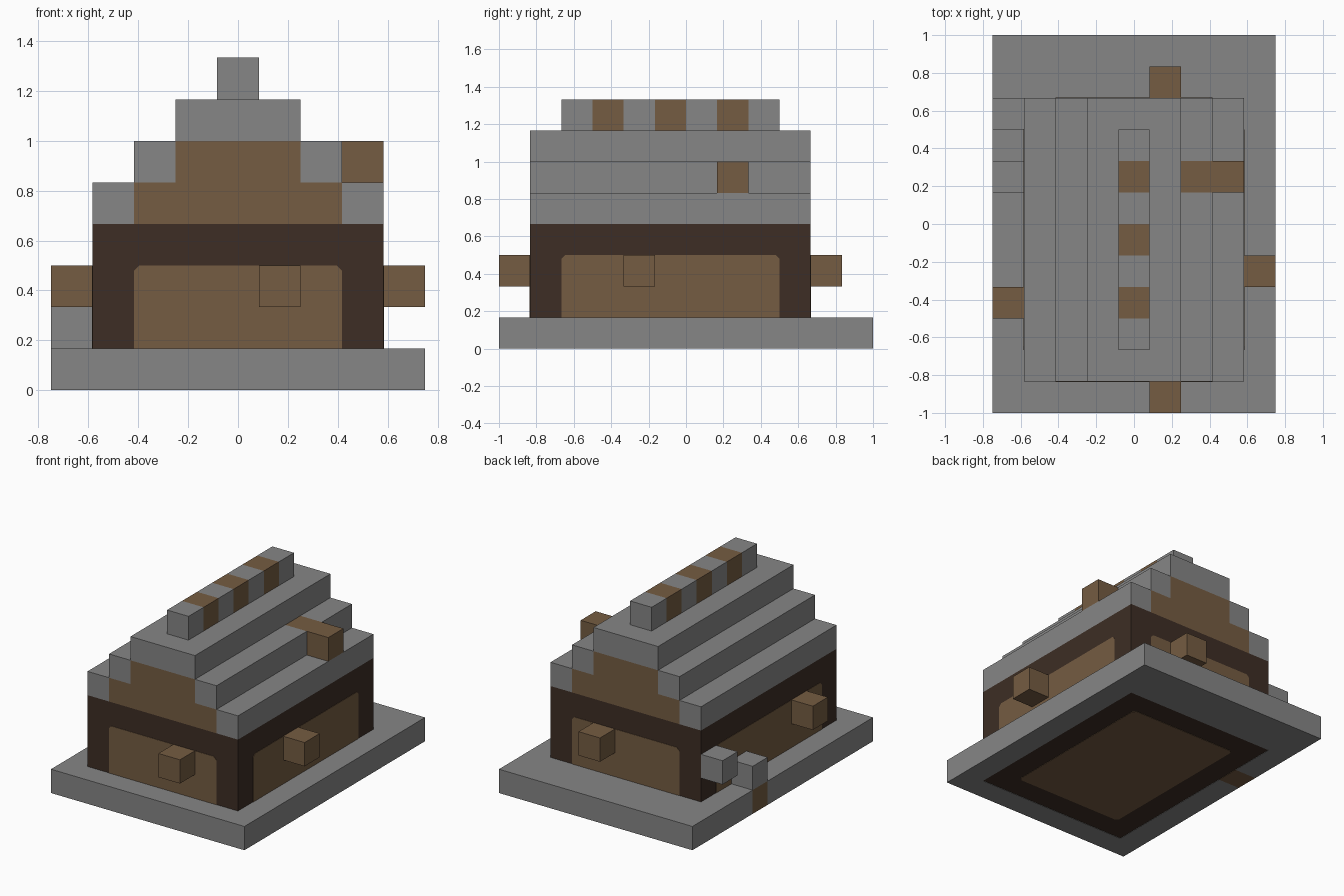
import bpy
import bmesh
from mathutils import Vector

cube = bpy.data.objects.get("Cube")
if cube:
    bpy.data.objects.remove(cube, do_unlink=True)

BLOCK = 1 / 6   # everything below is measured in blocks
PROUD = 0.015   # how far the wall panels stand out
THICK = 0.04


def material(name, r, g, b):
    mat = bpy.data.materials.new(name)
    mat.use_nodes = True
    mat.diffuse_color = (r, g, b, 1)
    mat.node_tree.nodes["Principled BSDF"].inputs["Base Color"].default_value = (r, g, b, 1)
    return mat


stone = material("grey stone", 0.24, 0.24, 0.24)
wood = material("brown wood", 0.178, 0.107, 0.054)
timber = material("dark timber", 0.047, 0.027, 0.018)


def box(name, mat, x, y, z, clip_axis=None):
    """Box between (low, high) pairs; clip_axis trims the corners of a panel."""
    low = Vector((x[0], y[0], z[0])) * BLOCK
    high = Vector((x[1], y[1], z[1])) * BLOCK
    mid, size = (low + high) / 2, high - low
    bm = bmesh.new()
    bmesh.ops.create_cube(bm, size=1)
    for v in bm.verts:
        v.co = Vector([m + c * s for m, c, s in zip(mid, v.co, size)])
    if clip_axis is not None:
        edges = [e for e in bm.edges
                 if abs((e.verts[0].co - e.verts[1].co)[clip_axis]) > 1e-5
                 and (clip_axis == 2 or e.verts[0].co.z > mid.z)]
        bmesh.ops.bevel(bm, geom=edges, offset=0.12 * BLOCK, segments=1,
                        affect='EDGES')
    mesh = bpy.data.meshes.new(name)
    bm.to_mesh(mesh)
    bm.free()
    mesh.materials.append(mat)
    obj = bpy.data.objects.new(name, mesh)
    bpy.context.collection.objects.link(obj)
    return obj


# Stone plinth around the house, with one wooden block in its side
box("plinth_front", stone, (-4.5, 4.5), (-6, -5), (0, 1))
box("plinth_back", stone, (-4.5, 4.5), (4, 6), (0, 1))
box("plinth_left", stone, (3.5, 4.5), (-5, 4), (0, 1))
box("plinth_right_front", stone, (-4.5, -3.5), (-5, 1), (0, 1))
box("plinth_right_wood", wood, (-4.5, -3.5), (1, 2), (0, 1))
box("plinth_right_back", stone, (-4.5, -3.5), (2, 4), (0, 1))

# Timber house body with wooden panels on the walls and underside
box("house_frame", timber, (-3.5, 3.5), (-5, 4), (PROUD, 4))
box("floor_panel", wood, (-2.5, 2.5), (-4, 3), (0, THICK), 2)
inner = THICK - PROUD
box("front_panel", wood, (-2.5, 2.5), (-5 - PROUD, -5 + inner), (1, 3), 1)
box("back_panel", wood, (-2.5, 2.5), (4 - inner, 4 + PROUD), (1, 3), 1)
box("left_panel", wood, (3.5 - inner, 3.5 + PROUD), (-4, 3), (1, 3), 0)
box("right_panel", wood, (-3.5 - PROUD, -3.5 + inner), (-4, 3), (1, 3), 0)

# Wooden blocks on each wall
box("front_lamp", wood, (0.5, 1.5), (-6, -5), (2, 3))
box("back_lamp", wood, (0.5, 1.5), (4, 5), (2, 3))
box("left_lamp", wood, (3.5, 4.5), (-2, -1), (2, 3))
box("right_lamp", wood, (-4.5, -3.5), (-3, -2), (2, 3))

# Loose stones on the right side
box("low_stone", stone, (-4.5, -3.5), (1, 2), (1, 2))
box("high_stone", stone, (-4.5, -3.5), (3, 4), (2, 3))

# Gable core and stepped roof
box("gable_lower", wood, (-2.5, 2.5), (-5, 4), (4, 5))
box("gable_upper", wood, (-1.5, 1.5), (-5, 4), (5, 6))
box("roof_lower_left", stone, (2.5, 3.5), (-5, 4), (4, 5))
box("roof_lower_right", stone, (-3.5, -2.5), (-5, 4), (4, 5))
box("roof_middle_left_front", stone, (1.5, 2.5), (-5, 1), (5, 6))
box("roof_middle_left_back", stone, (1.5, 2.5), (2, 4), (5, 6))
box("roof_middle_right", stone, (-2.5, -1.5), (-5, 4), (5, 6))
box("roof_beam", wood, (1.5, 3.5), (1, 2), (5, 6))
box("roof_top", stone, (-1.5, 1.5), (-5, 4), (6, 7))

# Ridge of alternating blocks
for i in range(7):
    box(f"ridge_block_{i + 1}", wood if i % 2 else stone,
        (-0.5, 0.5), (i - 4, i - 3), (7, 8))
